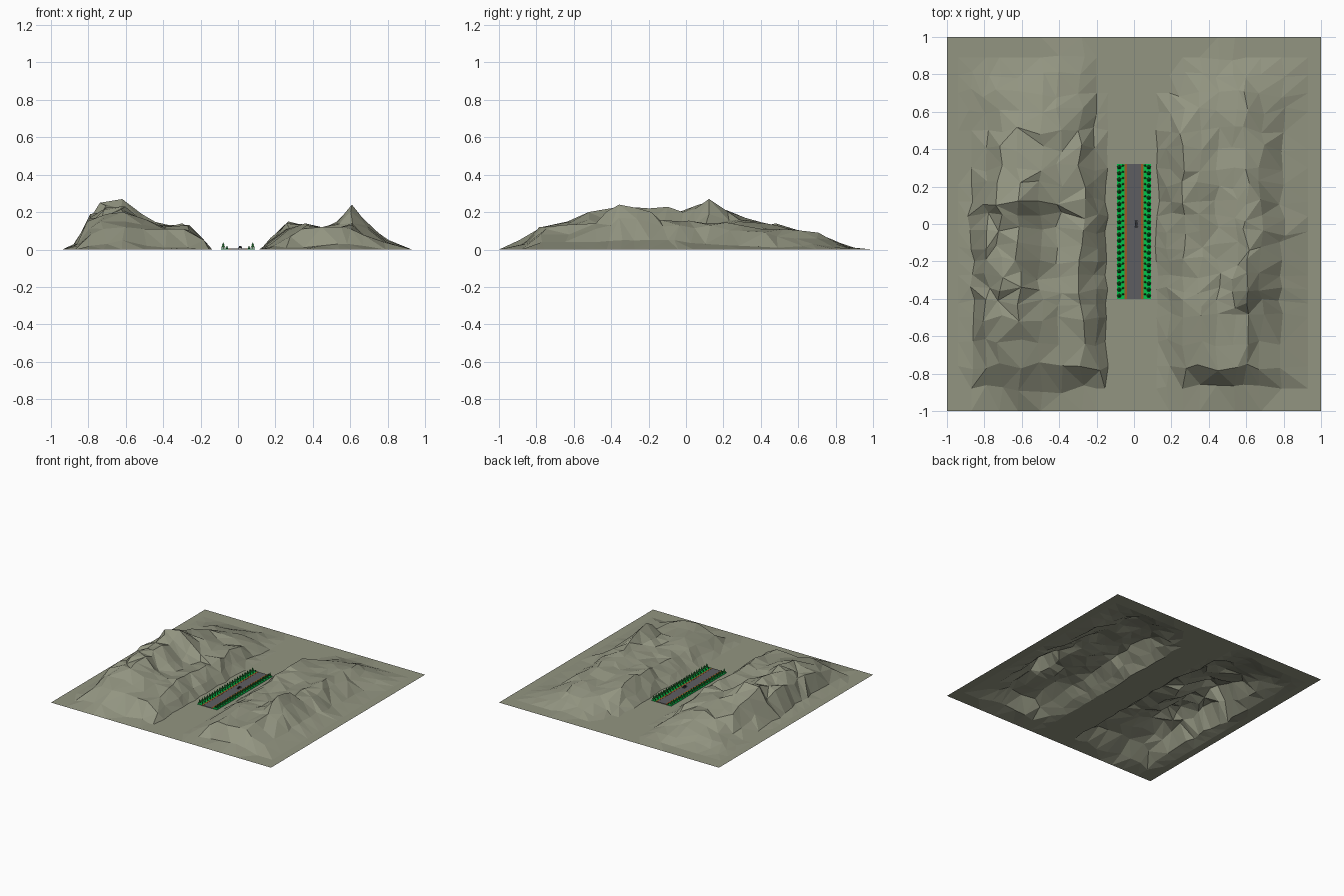
import bpy, bmesh, random, math
from mathutils import Matrix

if "Cube" in bpy.data.objects:
    bpy.data.objects.remove(bpy.data.objects["Cube"])
random.seed(11)


def mat(name, r, g, b):
    m = bpy.data.materials.new(name)
    m.diffuse_color = (r, g, b, 1)
    m.use_nodes = True
    m.node_tree.nodes["Principled BSDF"].inputs["Base Color"].default_value = m.diffuse_color
    return m


def finish(bm, name, material):
    me = bpy.data.meshes.new(name)
    bm.to_mesh(me)
    bm.free()
    ob = bpy.data.objects.new(name, me)
    bpy.context.collection.objects.link(ob)
    me.materials.append(material)
    return ob


def add_box(bm, x, y, z0, sx, sy, sz):
    bmesh.ops.create_cube(bm, size=1, matrix=Matrix.Translation((x, y, z0 + sz / 2))
                          @ Matrix.Diagonal((sx, sy, sz, 1)))


def add_cone(bm, x, y, z, r, h, sides=5):
    bmesh.ops.create_cone(bm, cap_ends=True, segments=sides, radius1=r, radius2=0, depth=h,
                          matrix=Matrix.Translation((x, y, z + h / 2)))


rock = mat("rock", .29, .30, .22)
asphalt = mat("asphalt", .11, .11, .12)
soil = mat("soil", .34, .10, .02)
grass = mat("grass", .0, .55, .07)
leaf = mat("leaf", .01, .15, .02)
dark = mat("dark", .03, .03, .035)
white = mat("white", .7, .7, .7)

# Height cross-sections (in hundredths) of the two ridges, north to south
left_x = [-.87, -.79, -.72, -.62, -.50, -.40, -.28, -.20]
left = [(0, 0, 0, 0, 0, 1, 1, 0), (1, 3, 5, 6, 8, 7, 4, 0), (0, 3, 9, 12, 14, 12, 8, 1),
        (0, 6, 17, 16, 16, 13, 12, 5), (1, 14, 25, 27, 19, 13, 13, 6), (2, 18, 20, 20, 11, 9, 13, 6),
        (3, 17, 21, 22, 15, 11, 13, 6), (3, 16, 21, 23, 15, 12, 14, 6), (3, 15, 19, 20, 16, 12, 13, 6),
        (2, 8, 11, 12, 11, 11, 11, 5), (0, 2, 3, 5, 2, 1, 1, 0)]
right_x = [.19, .26, .35, .45, .54, .60, .68, .79]
right = [(0, 0, 0, 1, 1, 0, 0, 0), (0, 2, 6, 7, 8, 9, 6, 3), (6, 13, 10, 9, 11, 11, 7, 1),
         (7, 15, 13, 11, 12, 13, 10, 2), (7, 14, 12, 10, 13, 14, 13, 3), (5, 11, 12, 11, 13, 15, 13, 5),
         (5, 11, 12, 11, 13, 20, 15, 5), (4, 10, 13, 11, 14, 24, 17, 5), (4, 10, 14, 12, 12, 14, 11, 4),
         (2, 7, 11, 12, 12, 11, 8, 4), (1, 1, 1, 2, 3, 3, 2, 0)]
stations = [.89, .70, .50, .30, .12, -.04, -.20, -.35, -.50, -.76, -.88]

# Faceted ground sheet: the cross-sections plus roughened rows in between
xs = [-1, -.94] + left_x + [-.145, .125] + right_x + [.93, 1]
rows = [(1, [0] * 22)]
rows += [(y, [0, 0, *a, 0, 0, *b, 0, 0]) for y, a, b in zip(stations, left, right)]
rows.append((-1, [0] * 22))
full = [rows[0]]
for (y0, h0), (y1, h1) in zip(rows, rows[1:]):
    if 0 < len(full) and y0 < .95 and y1 > -.8:
        mids = [(p + q) / 2 * random.uniform(.83, 1.1) for p, q in zip(h0, h1)]
        full.append(((y0 + y1) / 2, mids))
    full.append((y1, h1))
bm = bmesh.new()
grid = []
for y, hs in full:
    row = []
    for x, h in zip(xs, hs):
        px, py = x, y
        if h and abs(y) < .95:
            py += random.uniform(-.025, .025)
            px += random.uniform(-.02, .02)
        elif x in (-.145, .125):
            px += random.uniform(-.012, .012)
        row.append(bm.verts.new((px, py, h / 100)))
    grid.append(row)
for j in range(len(grid) - 1):
    for i in range(len(xs) - 1):
        a, b, c, d = grid[j][i], grid[j + 1][i], grid[j + 1][i + 1], grid[j][i + 1]
        if random.random() < .5:
            tris = (a, b, c), (a, c, d)
        else:
            tris = (a, b, d), (b, c, d)
        for t in tris:
            bm.faces.new(t)
finish(bm, "mountain_terrain", rock)

# Road with soil verges and grass strips
mid, length = -.04, .72
bm = bmesh.new()
add_box(bm, 0, mid, .001, .076, length, .004)
finish(bm, "road", asphalt)
verge, strip = bmesh.new(), bmesh.new()
for s in (-1, 1):
    add_box(verge, s * .044, mid, .001, .012, length, .005)
    add_box(strip, s * .070, mid, .001, .040, length, .004)
finish(verge, "road_verges", soil)
finish(strip, "grass_strips", grass)

# Rows of small conifers and low shrubs on both sides
trees, trunks, shrubs = bmesh.new(), bmesh.new(), bmesh.new()
count = 22
for s in (-1, 1):
    for k in range(count):
        y = mid - length / 2 + (k + .5) * length / count
        add_box(trunks, s * .079, y, .004, .003, .003, .012)
        add_cone(trees, s * .079, y, .012, .012, .014)
        add_cone(trees, s * .079, y, .022, .008, .017)
        add_cone(shrubs, s * .059, y + .008, .005, .006, .018)
finish(trees, "conifers", leaf)
finish(trunks, "conifer_trunks", soil)
finish(shrubs, "shrubs", leaf)

# Tiny vehicle in the middle of the road
body, wheels = bmesh.new(), bmesh.new()
add_box(body, .012, 0, .008, .014, .036, .006)
add_box(body, .012, -.002, .014, .011, .018, .006)
for sx in (-1, 1):
    for sy in (-1, 1):
        bmesh.ops.create_cone(wheels, cap_ends=True, segments=8, radius1=.004, radius2=.004, depth=.003,
                              matrix=Matrix.Translation((.012 + sx * .007, sy * .011, .009))
                              @ Matrix.Rotation(math.pi / 2, 4, 'Y'))
finish(body, "vehicle_body", dark)
finish(wheels, "vehicle_wheels", white)
